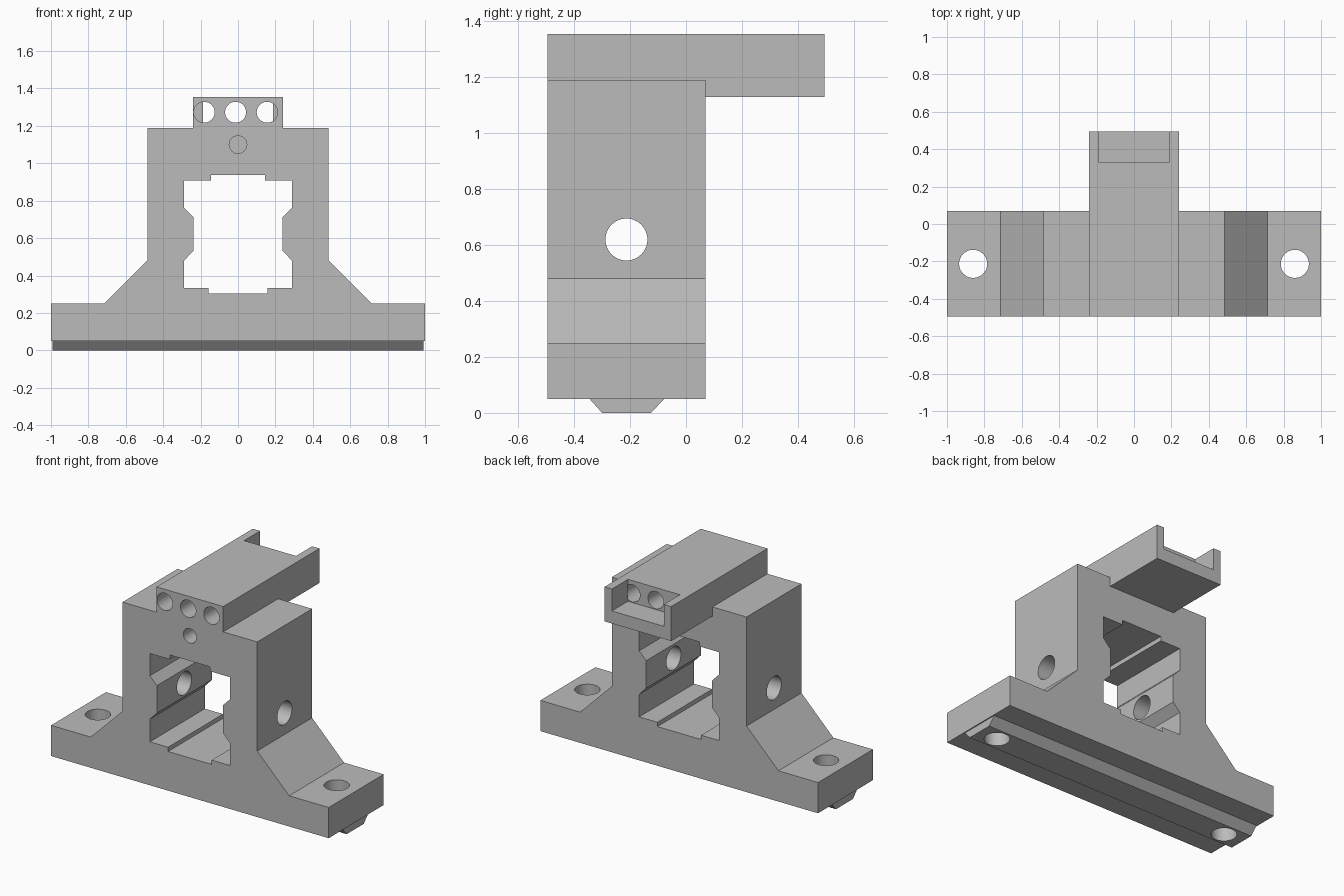
import bpy
import bmesh
import math
from mathutils import Vector

if "Cube" in bpy.data.objects:
    bpy.data.objects.remove(bpy.data.objects["Cube"], do_unlink=True)

FRONT, BACK, TIP = -0.495, 0.07, 0.495
BOLT_Y = -0.213

grey = bpy.data.materials.new("plain grey")
grey.use_nodes = True
colour = (0.5, 0.5, 0.5, 1)
grey.diffuse_color = colour
grey.node_tree.nodes["Principled BSDF"].inputs["Base Color"].default_value = colour


def prism(name, outline, start, end):
    """Extrude a closed outline of 3D points from start along the vector end."""
    bm = bmesh.new()
    face = bm.faces.new([bm.verts.new(Vector(p) + Vector(start)) for p in outline])
    result = bmesh.ops.extrude_face_region(bm, geom=[face])
    moved = [v for v in result["geom"] if isinstance(v, bmesh.types.BMVert)]
    bmesh.ops.translate(bm, verts=moved, vec=end)
    bmesh.ops.recalc_face_normals(bm, faces=bm.faces)
    mesh = bpy.data.meshes.new(name)
    bm.to_mesh(mesh)
    bm.free()
    obj = bpy.data.objects.new(name, mesh)
    bpy.context.collection.objects.link(obj)
    mesh.materials.append(grey)
    return obj


def mirrored(half):
    """Complete an x-z half outline by mirroring it across x = 0."""
    return [(x, 0, z) for x, z in half] + [(-x, 0, z) for x, z in reversed(half)]


def box(name, low, high):
    (x0, y0, z0), (x1, y1, z1) = low, high
    return prism(name, [(x0, 0, z0), (x1, 0, z0), (x1, 0, z1), (x0, 0, z1)],
                 (0, y0, 0), (0, y1 - y0, 0))


def drill(name, radius, start, along, sides=48):
    """Round cutter from start along an axis vector."""
    turn = Vector((0, 0, 1)).rotation_difference(Vector(along))
    ring = []
    for i in range(sides):
        a = math.tau * i / sides
        ring.append(turn @ Vector((radius * math.cos(a), radius * math.sin(a), 0)))
    return prism(name, ring, start, along)


def combine(target, tool, operation):
    mod = target.modifiers.new(operation.title(), "BOOLEAN")
    mod.operation = operation
    mod.solver = "EXACT"
    mod.object = tool
    bpy.context.view_layer.objects.active = target
    bpy.ops.object.modifier_apply(modifier=mod.name)
    bpy.data.objects.remove(tool, do_unlink=True)


# Flanged housing with sloped shoulders
body = prism("mount_bracket", mirrored([(1, 0.05), (1, 0.25), (0.715, 0.25),
             (0.485, 0.48), (0.485, 1.19)]), (0, FRONT, 0), (0, BACK - FRONT, 0))

# Central window with ribbed sides and shallow grooves
window = mirrored([(0.157, 0.305), (0.157, 0.333), (0.288, 0.333), (0.288, 0.48),
                   (0.238, 0.533), (0.238, 0.712), (0.288, 0.763), (0.288, 0.908),
                   (0.145, 0.908), (0.145, 0.937)])
combine(body, prism("window_cutter", window, (0, -1, 0), (0, 2, 0)), "DIFFERENCE")

# Overhanging top arm
combine(body, box("top_arm", (-0.24, FRONT, 1.13), (0.24, TIP, 1.355)), "UNION")

# Locating rail under the base, overlapping slightly into it
rail = [(0, -0.345, 0.05), (0, -0.3, 0), (0, -0.125, 0), (0, -0.078, 0.05),
        (0, -0.078, 0.08), (0, -0.345, 0.08)]
combine(body, prism("base_rail", rail, (-0.993, 0, 0), (1.986, 0, 0)), "UNION")

# Open pocket at the end of the arm
combine(body, box("pocket_cutter", (-0.187, 0.33, 1.212), (0.187, 0.6, 1.5)), "DIFFERENCE")

# Three cable holes running into the pocket
for x in (-0.181, -0.013, 0.156):
    combine(body, drill("cable_cutter", 0.056, (x, -0.6, 1.273), (0, 0.935, 0)), "DIFFERENCE")

# Blind hole below the arm
combine(body, drill("blind_cutter", 0.047, (0, -0.6, 1.1), (0, 0.4, 0)), "DIFFERENCE")

# Cross hole through both side walls
combine(body, drill("cross_cutter", 0.075, (-0.7, BOLT_Y, 0.62), (1.4, 0, 0)), "DIFFERENCE")

# Bolt holes through the flanges
for x in (-0.86, 0.86):
    combine(body, drill("bolt_cutter", 0.075, (x, BOLT_Y, -0.2), (0, 0, 0.7)), "DIFFERENCE")

# Smooth hole walls, crisp edges
bpy.ops.object.select_all(action="DESELECT")
body.select_set(True)
bpy.context.view_layer.objects.active = body
bpy.ops.object.shade_smooth_by_angle(angle=math.radians(30))
